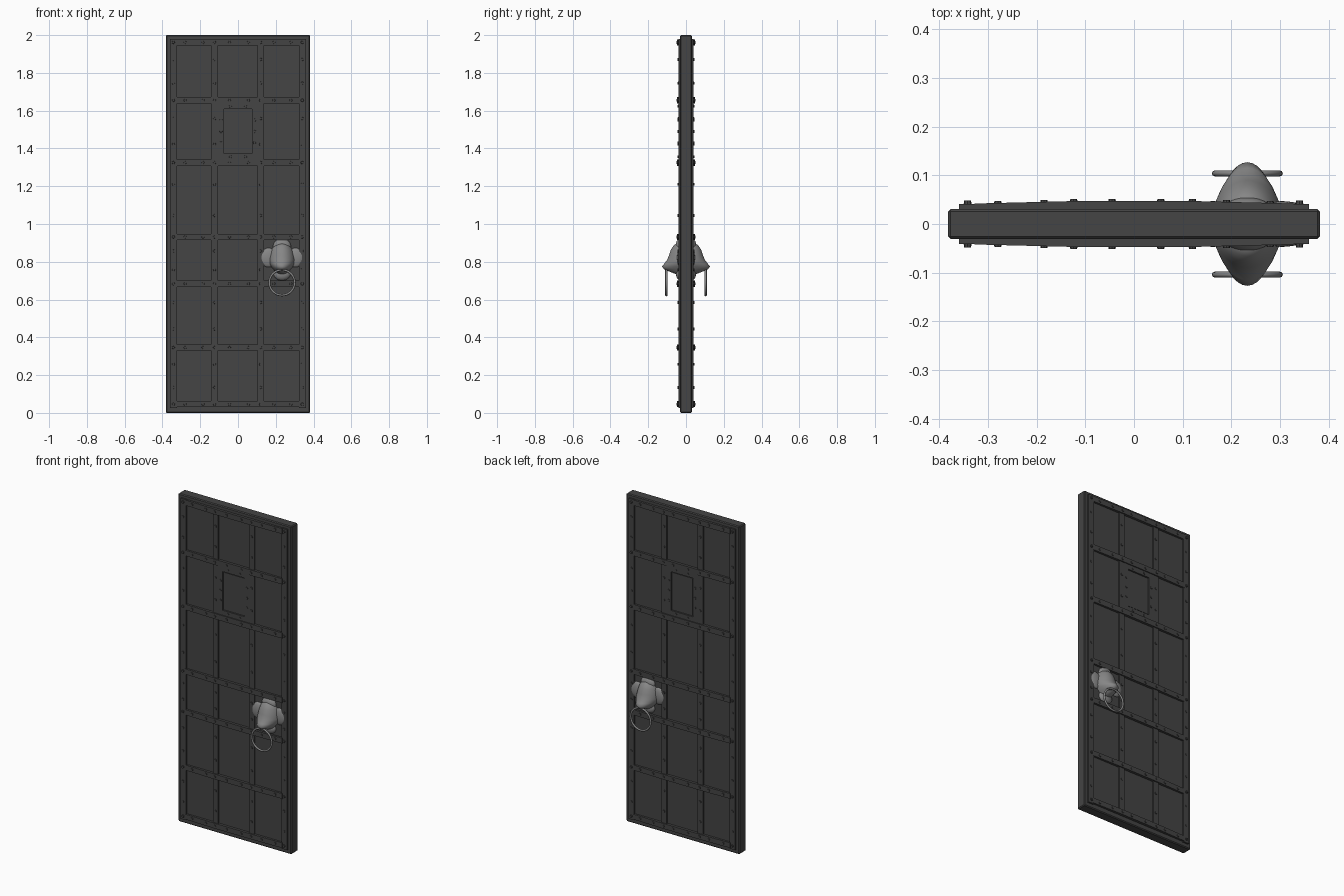
import bpy, bmesh, math
from mathutils import Matrix, Vector

if "Cube" in bpy.data.objects:
    bpy.data.objects.remove(bpy.data.objects["Cube"])

def mat(name, v):
    m = bpy.data.materials.new(name)
    m.diffuse_color = (v, v, v, 1)
    m.use_nodes = True
    m.node_tree.nodes["Principled BSDF"].inputs["Base Color"].default_value = m.diffuse_color
    return m

IRON = mat("dark iron", 0.058)
STEEL = mat("worn steel", 0.24)

def finish(name, bm, material, smooth=False, mirror=True):
    """Turn a bmesh into an object; front parts are mirrored to the back."""
    bmesh.ops.recalc_face_normals(bm, faces=bm.faces)
    me = bpy.data.meshes.new(name)
    bm.to_mesh(me)
    bm.free()
    me.materials.append(material)
    ob = bpy.data.objects.new(name, me)
    bpy.context.collection.objects.link(ob)
    if smooth:
        for p in me.polygons:
            p.use_smooth = True
    if mirror:
        md = ob.modifiers.new("both sides", 'MIRROR')
        md.use_axis = (False, True, False)
        md.use_mirror_merge = False
    return ob

def box(bm, x0, x1, y0, y1, z0, z1):
    m = Matrix.Translation(((x0+x1)/2, (y0+y1)/2, (z0+z1)/2)) @ Matrix.Diagonal((x1-x0, y1-y0, z1-z0, 1))
    bmesh.ops.create_cube(bm, size=1, matrix=m)

def ellipsoid(bm, c, r):
    m = Matrix.Translation(c) @ Matrix.Diagonal((*r, 1))
    bmesh.ops.create_uvsphere(bm, u_segments=24, v_segments=14, radius=1, matrix=m)

def bulge(x):
    """Front surface depth of the cross straps: slightly bowed outward."""
    return 0.042 + 0.005 * max(0, min(1, (0.33 - abs(x)) / 0.2))

# door slab
bm = bmesh.new()
box(bm, -0.382, 0.382, -0.031, 0.031, 0, 2)
slab = finish("door_slab", bm, IRON, mirror=False)
bv = slab.modifiers.new("soft edge", 'BEVEL')
bv.width, bv.segments = 0.005, 1

H_STRAPS = [(0.03, 0.062), (0.33, 0.362), (0.667, 0.70), (0.915, 0.948),
            (1.308, 1.342), (1.638, 1.672), (1.945, 1.978)]
V_OUTER = [(-0.36, -0.322), (0.322, 0.36)]
V_INNER = [(-0.142, -0.106), (0.102, 0.138)]

# vertical straps
bm = bmesh.new()
for x0, x1 in V_OUTER:
    box(bm, x0, x1, -0.041, -0.025, 0.025, 1.98)
for x0, x1 in V_INNER:
    box(bm, x0, x1, -0.040, -0.025, 0.05, 1.95)
finish("vertical_straps", bm, IRON)

# bowed horizontal straps
bm = bmesh.new()
xs = [-0.328, -0.23, -0.13, 0.13, 0.23, 0.328]
for z0, z1 in H_STRAPS:
    outline = [(x, -bulge(x)) for x in xs] + [(0.328, -0.025), (-0.328, -0.025)]
    f = bm.faces.new([bm.verts.new((x, y, z0)) for x, y in outline])
    ext = bmesh.ops.extrude_face_region(bm, geom=[f])['geom']
    bmesh.ops.translate(bm, vec=(0, 0, z1 - z0), verts=[v for v in ext if isinstance(v, bmesh.types.BMVert)])
finish("cross_straps", bm, IRON)

# spy hatch frame and shutter
bm = bmesh.new()
for x0, x1, z0, z1 in [(-0.106, -0.075, 1.34, 1.64), (0.073, 0.102, 1.34, 1.64),
                       (-0.08, 0.08, 1.34, 1.372), (-0.08, 0.08, 1.608, 1.64)]:
    box(bm, x0, x1, -0.041, -0.025, z0, z1)
box(bm, -0.07, 0.068, -0.036, -0.025, 1.377, 1.603)
finish("spy_hatch", bm, IRON)

# rivets
bm = bmesh.new()
def rivet(x, y, z):
    m = Matrix.Translation((x, -y, z)) @ Matrix.Rotation(math.pi/2, 4, 'X')
    bmesh.ops.create_cone(bm, cap_ends=True, segments=8, radius1=0.009, radius2=0.007, depth=0.012, matrix=m)
for z0, z1 in H_STRAPS:
    for x in (-0.28, -0.185, -0.124, -0.045, 0.055, 0.12, 0.19, 0.28):
        rivet(x, bulge(x) - 0.002, (z0 + z1) / 2)
    for x in (-0.342, 0.34):
        rivet(x, 0.042, (z0 + z1) / 2)
for (a, b), (c, d) in zip(H_STRAPS, H_STRAPS[1:]):
    for t in (0.27, 0.73):
        z = b + (c - b) * t
        for x in (-0.342, -0.124, 0.12, 0.34):
            rivet(x, 0.038, z)
for x in (-0.09, 0.088):
    for z in (1.43, 1.49, 1.55):
        rivet(x, 0.038, z)
for x in (-0.04, 0.04):
    rivet(x, 0.038, 1.356)
    rivet(x, 0.038, 1.624)
finish("rivets", bm, IRON)

# knocker head: lofted half sections (z, half width, depth)
KX = 0.233
sections = [(0.897, 0.022, 0.052), (0.885, 0.042, 0.066), (0.865, 0.055, 0.080),
            (0.835, 0.064, 0.090), (0.81, 0.069, 0.100), (0.79, 0.066, 0.115),
            (0.775, 0.058, 0.127), (0.76, 0.045, 0.116), (0.745, 0.034, 0.080),
            (0.735, 0.022, 0.055)]
bm = bmesh.new()
N = 18
rows = []
for z, w, d in sections:
    row = []
    for i in range(N + 1):
        t = -math.pi/2 + math.pi * i / N
        y = 0.028 + (d - 0.028) * max(0, math.cos(t)) ** 1.25
        row.append(bm.verts.new((KX + w * math.sin(t), -y, z)))
    rows.append(row)
for r0, r1 in zip(rows, rows[1:]):
    for i in range(N):
        bm.faces.new((r0[i], r0[i+1], r1[i+1], r1[i]))
bm.faces.new(rows[0])
bm.faces.new(rows[-1])
finish("knocker_head", bm, STEEL, smooth=True)

# knocker ears, crown and chin
bm = bmesh.new()
for s in (-1, 1):
    ellipsoid(bm, (KX + s * 0.071, -0.031, 0.822), (0.046, 0.016, 0.051))
ellipsoid(bm, (KX, -0.031, 0.883), (0.047, 0.024, 0.040))
ellipsoid(bm, (KX, -0.031, 0.737), (0.045, 0.022, 0.036))
finish("knocker_ears_and_chin", bm, STEEL, smooth=True)

# hanging ring
bm = bmesh.new()
R, r, NU, NV = 0.067, 0.006, 36, 8
ring = [[bm.verts.new((KX + (R + r*math.cos(v)) * math.cos(u), -0.104 + r*math.sin(v),
                       0.69 + (R + r*math.cos(v)) * math.sin(u)))
         for v in (2*math.pi*j/NV for j in range(NV))]
        for u in (2*math.pi*i/NU for i in range(NU))]
for i in range(NU):
    for j in range(NV):
        a, b = ring[i], ring[(i+1) % NU]
        k = (j+1) % NV
        bm.faces.new((a[j], b[j], b[k], a[k]))
finish("knocker_ring", bm, STEEL, smooth=True)
